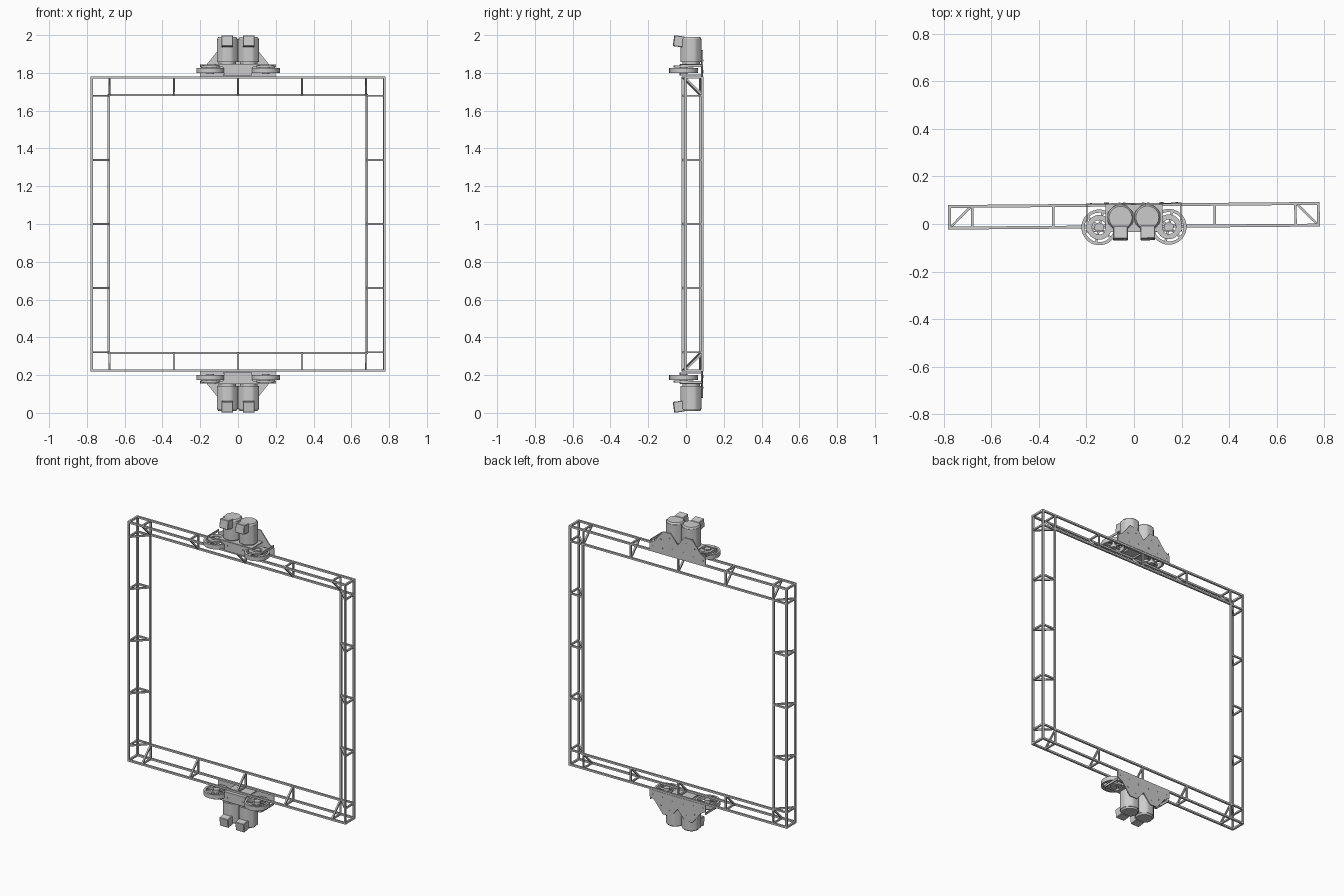
import bpy, bmesh, math
from mathutils import Vector, Matrix

if "Cube" in bpy.data.objects:
    bpy.data.objects.remove(bpy.data.objects["Cube"])

TILT = Matrix.Rotation(0.0083, 4, 'Z')   # whole model sits very slightly turned
MID = 1.0                                # mirror height for the lower drive unit


def finish(name, bm, smooth=False, flip=False):
    """Turn a bmesh into an object; flip mirrors it to the lower unit."""
    if flip:
        for v in bm.verts:
            v.co.z = 2 * MID - v.co.z
    bmesh.ops.transform(bm, matrix=TILT, verts=bm.verts)
    bmesh.ops.recalc_face_normals(bm, faces=bm.faces)
    me = bpy.data.meshes.new(name)
    bm.to_mesh(me)
    bm.free()
    ob = bpy.data.objects.new(name, me)
    bpy.context.collection.objects.link(ob)
    if smooth:
        bpy.ops.object.select_all(action='DESELECT')
        ob.select_set(True)
        bpy.context.view_layer.objects.active = ob
        bpy.ops.object.shade_smooth_by_angle(angle=math.radians(35))


def add_box(bm, c, size, rx=0.0, rz=0.0):
    m = (Matrix.Translation(c) @ Matrix.Rotation(rz, 4, 'Z') @ Matrix.Rotation(rx, 4, 'X')
         @ Matrix.Diagonal((*size, 1)))
    bmesh.ops.create_cube(bm, size=1, matrix=m)


def add_bar(bm, a, b, t):
    """Square tube between two points."""
    a, b = Vector(a), Vector(b)
    d = b - a
    m = (Matrix.Translation((a + b) / 2) @ d.to_track_quat('Z', 'Y').to_matrix().to_4x4()
         @ Matrix.Diagonal((t, t, d.length, 1)))
    bmesh.ops.create_cube(bm, size=1, matrix=m)


def add_cyl(bm, c, r, h, n=32, axis='Z', r2=None, turn=0.0):
    m = Matrix.Translation(c) @ Matrix.Rotation(turn, 4, 'Z')
    if axis == 'Y':
        m = m @ Matrix.Rotation(math.pi / 2, 4, 'X')
    bmesh.ops.create_cone(bm, cap_ends=True, segments=n, radius1=r,
                          radius2=r if r2 is None else r2, depth=h, matrix=m)


def add_plate(bm, pts, y, t):
    """Extruded xz outline, lying at depth y."""
    f = bm.faces.new([bm.verts.new((x, y - t / 2, z)) for x, z in pts])
    g = bmesh.ops.extrude_face_region(bm, geom=[f])
    bmesh.ops.translate(bm, vec=(0, t, 0), verts=[v for v in g['geom'] if isinstance(v, bmesh.types.BMVert)])


def add_ring(bm, c, ro, ri, h, n=40):
    """Rectangular section spun into a ring."""
    rows = []
    for i in range(n):
        a = 2 * math.pi * i / n
        rows.append([bm.verts.new((c[0] + r * math.cos(a), c[1] + r * math.sin(a), c[2] + z))
                     for r, z in ((ri, -h / 2), (ro, -h / 2), (ro, h / 2), (ri, h / 2))])
    for i in range(n):
        p, q = rows[i], rows[(i + 1) % n]
        for k in range(4):
            bm.faces.new((p[k], q[k], q[(k + 1) % 4], p[(k + 1) % 4]))


# --- triangular truss frame: outer front, outer back and inner back chords ---
T, YF, YB = 0.012, -0.011, 0.08
OUT, INN = 0.775, 0.683


def on_side(side, s, off, y):
    """Point at distance s along a frame side, off from the frame centre."""
    a = side * math.pi / 2
    return (s * math.cos(a) - off * math.sin(a), y, MID + s * math.sin(a) + off * math.cos(a))


chords, struts = bmesh.new(), bmesh.new()
for side in range(4):
    for off, y in ((OUT, YF), (OUT, YB), (INN, YB)):
        e = off + T / 2
        add_bar(chords, on_side(side, -e, off, y), on_side(side, e, off, y), T)
    for i in range(5):
        s = (i - 2) * (INN - 0.004) / 2
        tri = [on_side(side, s, o, y) for o, y in ((OUT, YF), (OUT, YB), (INN, YB))]
        for k in range(3):
            add_bar(struts, tri[k], tri[(k + 1) % 3], T * 0.85)
    add_bar(struts, on_side(side, OUT, OUT, YF), on_side(side, OUT, OUT, YB), T)
finish("frame_chords", chords)
finish("frame_struts", struts)

# --- drive units above and below the frame ---
for tag, flip in (("upper", False), ("lower", True)):
    # back mounting plate with two peaks
    half = [(0.2, 1.781), (0.2, 1.825), (0.165, 1.845), (0.105, 1.92), (0.05, 1.92)]
    bm = bmesh.new()
    add_plate(bm, half + [(0, 1.86)] + [(-x, z) for x, z in reversed(half)], 0.085, 0.006)
    finish(tag + "_back_plate", bm, flip=flip)

    # front plate, cut away in front of the wheels
    half = [(0.072, 1.785), (0.08, 1.83), (0.2, 1.838), (0.2, 1.845)]
    bm = bmesh.new()
    add_plate(bm, half + [(-x, z) for x, z in reversed(half)], -0.03, 0.006)
    for s in (-1, 1):   # slanting brace to the wheel end
        add_bar(bm, (s * 0.2, -0.03, 1.803), (s * 0.08, -0.03, 1.841), 0.006)
    finish(tag + "_front_plate", bm, flip=flip)

    # shelf that carries the motors, and base on the frame rails
    bm = bmesh.new()
    add_box(bm, (0, 0.027, 1.845), (0.24, 0.114, 0.006))
    add_box(bm, (0, 0.027, 1.788), (0.15, 0.114, 0.006))
    for s in (-1, 1):
        add_box(bm, (s * 0.197, 0.027, 1.838), (0.006, 0.114, 0.014))
    finish(tag + "_shelf", bm, flip=flip)

    # bolts
    bm = bmesh.new()
    for s in (-1, 1):
        for x, z in ((0.18, 1.805), (0.11, 1.81), (0.12, 1.865), (0.06, 1.885), (0.04, 1.82)):
            add_cyl(bm, (s * x, 0.088, z), 0.005, 0.005, 8, 'Y')
        add_cyl(bm, (s * 0.055, -0.035, 1.82), 0.006, 0.006, 8, 'Y')
    finish(tag + "_bolts", bm, flip=flip)

    for s, side in ((-1, "left"), (1, "right")):
        label = f"{tag}_{side}_"
        # motor: round flange, soft octagonal body and chamfered cap
        mx, my = s * 0.0565, 0.027
        bm = bmesh.new()
        add_cyl(bm, (mx, my, 1.918), 0.06, 0.122, 8, turn=math.pi / 8)
        side_edges = [e for e in bm.edges if abs(e.verts[0].co.z - e.verts[1].co.z) > 0.1]
        bmesh.ops.bevel(bm, geom=side_edges, offset=0.01, segments=3, profile=0.5, affect='EDGES')
        add_cyl(bm, (mx, my, 1.853), 0.046, 0.016)
        add_cyl(bm, (mx, my, 1.984), 0.054, 0.01, r2=0.048)
        finish(label + "motor", bm, True, flip)

        # tilted connector box on the front of the motor
        bm = bmesh.new()
        add_box(bm, (s * 0.057, -0.038, 1.967), (0.062, 0.055, 0.058), rx=math.radians(-8))
        bmesh.ops.bevel(bm, geom=bm.edges[:], offset=0.003, segments=1, affect='EDGES')
        finish(label + "connector_box", bm, False, flip)

        # spoked wheel
        bm = bmesh.new()
        wx, wy = s * 0.146, -0.013
        add_ring(bm, (wx, wy, 1.813), 0.075, 0.062, 0.028)
        add_ring(bm, (wx, wy, 1.834), 0.052, 0.03, 0.01)
        add_cyl(bm, (wx, wy, 1.816), 0.02, 0.045, 20)
        for k in range(3):
            add_box(bm, (wx, wy, 1.818), (0.132, 0.01, 0.014), rz=k * math.pi / 3 + 0.3)
        finish(label + "wheel", bm, True, flip)
